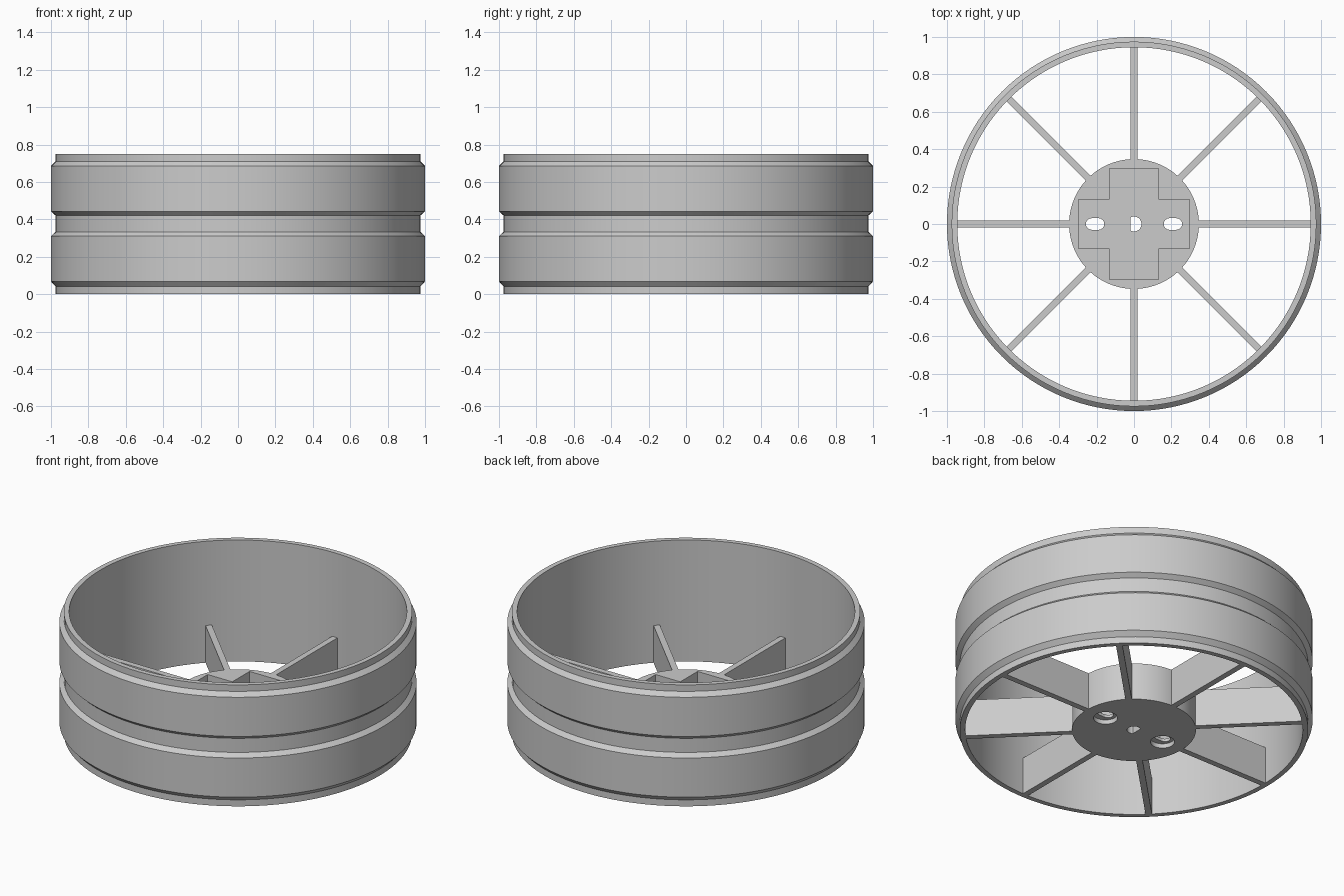
import bpy, bmesh, math
from mathutils import Matrix

cube = bpy.data.objects.get("Cube")
if cube:
    bpy.data.objects.remove(cube, do_unlink=True)

grey = bpy.data.materials.new("plain grey")
grey.use_nodes = True
GREY = (0.6, 0.6, 0.6, 1)
grey.diffuse_color = GREY
grey.node_tree.nodes["Principled BSDF"].inputs["Base Color"].default_value = GREY

RIM_INNER = 0.945
HUB_R, HUB_H, FLOOR = 0.347, 0.23, 0.045
SPOKE_W = 0.036


def finish(name, bm):
    bmesh.ops.recalc_face_normals(bm, faces=bm.faces)
    mesh = bpy.data.meshes.new(name)
    bm.to_mesh(mesh)
    bm.free()
    mesh.materials.append(grey)
    obj = bpy.data.objects.new(name, mesh)
    bpy.context.collection.objects.link(obj)
    return obj


def smooth(obj):
    bpy.ops.object.select_all(action='DESELECT')
    obj.select_set(True)
    bpy.context.view_layer.objects.active = obj
    bpy.ops.object.shade_smooth_by_angle(angle=math.radians(20))


def prism(name, outline, z0, z1):
    bm = bmesh.new()
    base = bm.faces.new([bm.verts.new((x, y, z0)) for x, y in outline])
    grown = bmesh.ops.extrude_face_region(bm, geom=[base])["geom"]
    for v in grown:
        if isinstance(v, bmesh.types.BMVert):
            v.co.z = z1
    return finish(name, bm)


def arc(cx, cy, r, start, end, n):
    angles = [math.radians(start + (end - start) * i / n) for i in range(n + 1)]
    return [(cx + r * math.cos(a), cy + r * math.sin(a)) for a in angles]


def circle(cx, cy, r, n):
    return arc(cx, cy, r, 0, 360, n)[:-1]


# Rim: ring profile with two raised bands, turned about z
profile = [(RIM_INNER, 0), (0.975, 0), (0.975, 0.04), (1, 0.068), (1, 0.31),
           (0.975, 0.333), (0.975, 0.42), (1, 0.443), (1, 0.685),
           (0.975, 0.71), (0.975, 0.75), (RIM_INNER, 0.75)]
SEG = 128
bm = bmesh.new()
rings = []
for i in range(SEG):
    a = math.tau * i / SEG
    rings.append([bm.verts.new((r * math.cos(a), r * math.sin(a), z)) for r, z in profile])
for i in range(SEG):
    a, b = rings[i], rings[(i + 1) % SEG]
    for j in range(len(profile)):
        k = (j + 1) % len(profile)
        bm.faces.new((a[j], b[j], b[k], a[k]))
smooth(finish("rim", bm))

# Spokes: eight upright plates from hub to rim
r0, r1 = HUB_R - 0.012, RIM_INNER + 0.008
for i in range(8):
    bm = bmesh.new()
    bmesh.ops.create_cube(bm, size=1)
    bmesh.ops.scale(bm, vec=(r1 - r0, SPOKE_W, HUB_H), verts=bm.verts)
    bmesh.ops.translate(bm, vec=((r0 + r1) / 2, 0, HUB_H / 2), verts=bm.verts)
    bmesh.ops.rotate(bm, cent=(0, 0, 0), verts=bm.verts,
                     matrix=Matrix.Rotation(i * math.pi / 4, 3, 'Z'))
    finish(f"spoke_{i + 1}", bm)

# Hub: drum with a cross-shaped pocket, a D-shaped bore and two slots
hub = prism("hub", circle(0, 0, HUB_R, 96), 0, HUB_H)
L, W = 0.298, 0.13
cross = [(L, -W), (L, W), (W, W), (W, L), (-W, L), (-W, W),
         (-L, W), (-L, -W), (-W, -W), (-W, -L), (W, -L), (W, -W)]
cutters = [prism("pocket_cutter", cross, FLOOR, 0.4),
           prism("bore_cutter", arc(0, 0, 0.04, -120, 120, 24), -0.1, 0.3)]
for side in (-1, 1):
    cx = side * 0.208
    slot = arc(cx + 0.018, 0, 0.031, -90, 90, 12) + arc(cx - 0.018, 0, 0.031, 90, 270, 12)
    cutters.append(prism("slot_cutter", slot, -0.1, 0.3))
    cutters.append(prism("recess_cutter", circle(cx, 0, 0.068, 32), -0.1, FLOOR * 0.6))
for cutter in cutters:
    cutter.hide_render = True
    mod = hub.modifiers.new(cutter.name, 'BOOLEAN')
    mod.operation = 'DIFFERENCE'
    mod.solver = 'EXACT'
    mod.object = cutter
bpy.context.view_layer.update()
evaluated = hub.evaluated_get(bpy.context.evaluated_depsgraph_get())
hub_mesh = bpy.data.meshes.new_from_object(evaluated)
hub.modifiers.clear()
hub.data = hub_mesh
for cutter in cutters:
    bpy.data.objects.remove(cutter, do_unlink=True)
smooth(hub)
